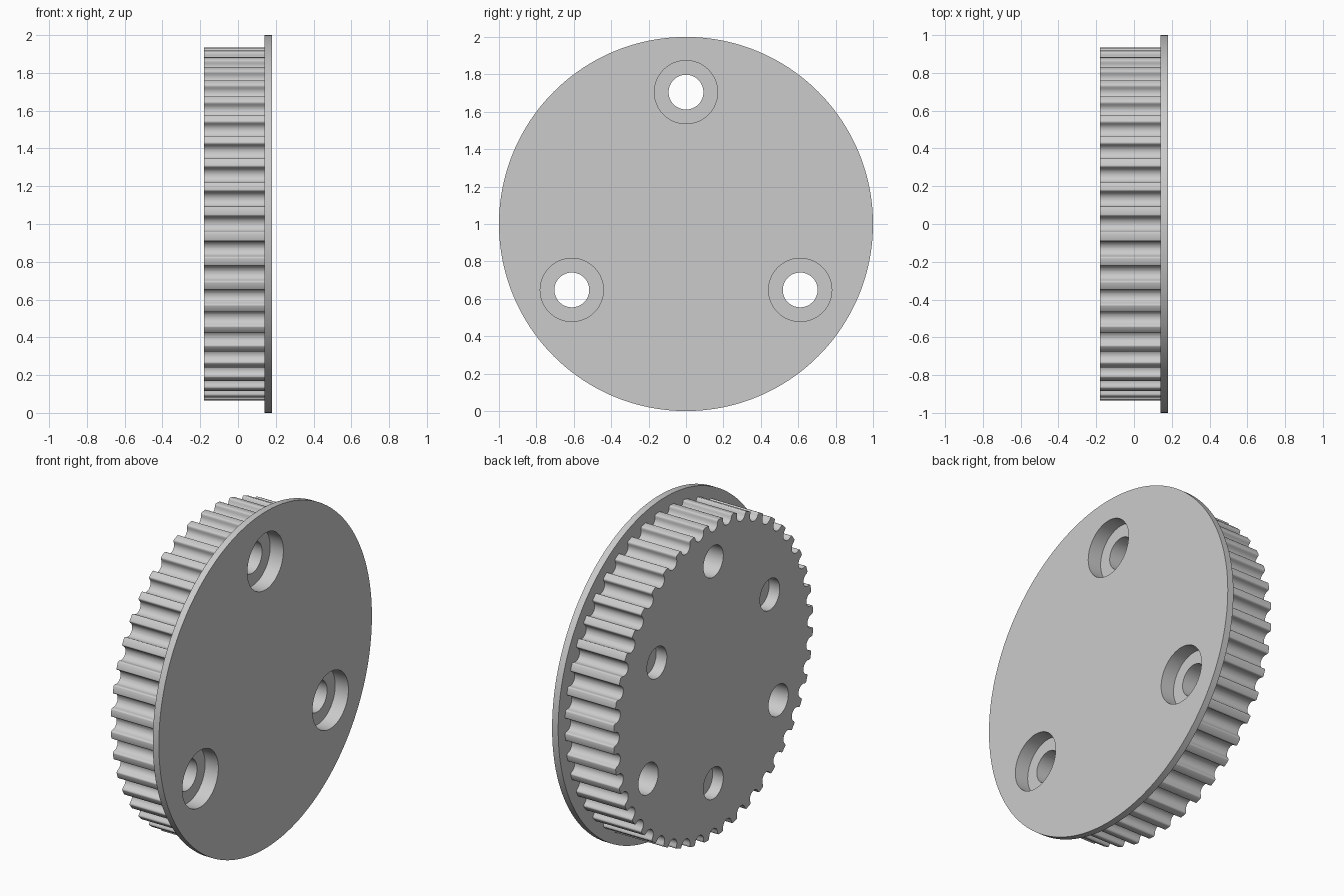
import bpy, bmesh
from math import sin, cos, pi, radians, sqrt

if "Cube" in bpy.data.objects:
    bpy.data.objects.remove(bpy.data.objects["Cube"], do_unlink=True)

CENTRE_Z = 1.0
BACK, SEAT, FACE = -0.18, 0.14, 0.18   # x of toothed end, flange seat, outer face
TEETH, RIM = 44, 0.936

metal = bpy.data.materials.new("light_grey")
metal.use_nodes = True
grey = (0.6, 0.6, 0.6, 1)
metal.diffuse_color = grey
metal.node_tree.nodes["Principled BSDF"].inputs["Base Color"].default_value = grey


def circle(radius, sides, cy=0, cz=0):
    return [(cy + radius * cos(2 * pi * i / sides), cz + radius * sin(2 * pi * i / sides))
            for i in range(sides)]


def loft(name, sections):
    """Solid along x from a list of (x, outline) sections with equal point counts."""
    bm = bmesh.new()
    rings = [[bm.verts.new((x, y, z + CENTRE_Z)) for y, z in outline] for x, outline in sections]
    count = len(rings[0])
    for a, b in zip(rings, rings[1:]):
        for i in range(count):
            j = (i + 1) % count
            bm.faces.new((a[i], a[j], b[j], b[i]))
    bm.faces.new(rings[0])
    bm.faces.new(rings[-1])
    bmesh.ops.recalc_face_normals(bm, faces=bm.faces)
    mesh = bpy.data.meshes.new(name)
    bm.to_mesh(mesh)
    bm.free()
    mesh.materials.append(metal)
    obj = bpy.data.objects.new(name, mesh)
    bpy.context.collection.objects.link(obj)
    return obj


# Belt groove: rounded lip, then a round bottom (tangent offset, depth)
half = [(0.05, 0), (0.046, 0.001), (0.0425, 0.005), (0.0405, 0.01)]
half += [(0.0395 * cos(a), 0.014 + 0.038 * sin(a)) for a in (radians(d) for d in range(5, 90, 14))]
groove = [(-t, d) for t, d in half] + [(0, 0.052)] + half[::-1]
base = sqrt(RIM ** 2 - half[0][0] ** 2)

outline = []
for i in range(TEETH):
    a = 2 * pi * i / TEETH
    for t, d in groove:
        r = base - d
        outline.append((r * cos(a) - t * sin(a), r * sin(a) + t * cos(a)))

# Main parts
toothed_wheel = loft("toothed_wheel", [(BACK, outline), (SEAT, outline)])
flange_disc = circle(1.0, 192)
flange = loft("flange", [(SEAT, flange_disc), (FACE, flange_disc)])

# Cutters: counterbored screw holes, and blind holes on the toothed end
BORE, COUNTERBORE, SIDES = 0.093, 0.169, 64
STEP = FACE - 0.087
BLIND_END = BACK + 0.07
cutters = []
for k in range(3):
    a = radians(90 + 120 * k)
    y, z = 0.705 * cos(a), 0.705 * sin(a)
    small, large = circle(BORE, SIDES, y, z), circle(COUNTERBORE, SIDES, y, z)
    cutters.append(loft("screw_hole_cutter", [(BACK - 0.1, small), (STEP, small),
                                              (STEP, large), (FACE + 0.1, large)]))
    a = radians(30 + 120 * k)
    pocket = circle(BORE, SIDES, 0.612 * cos(a), 0.612 * sin(a))
    cutters.append(loft("blind_hole_cutter", [(BACK - 0.1, pocket), (BLIND_END, pocket)]))

for part in (toothed_wheel, flange):
    bpy.ops.object.select_all(action="DESELECT")
    part.select_set(True)
    bpy.context.view_layer.objects.active = part
    for cutter in cutters:
        if part is flange and cutter.name.startswith("blind"):
            continue
        mod = part.modifiers.new("hole", "BOOLEAN")
        mod.operation, mod.solver, mod.object = "DIFFERENCE", "EXACT", cutter
        bpy.ops.object.modifier_apply(modifier=mod.name)
    bpy.ops.object.shade_smooth_by_angle(angle=radians(35))

for cutter in cutters:
    bpy.data.objects.remove(cutter, do_unlink=True)
